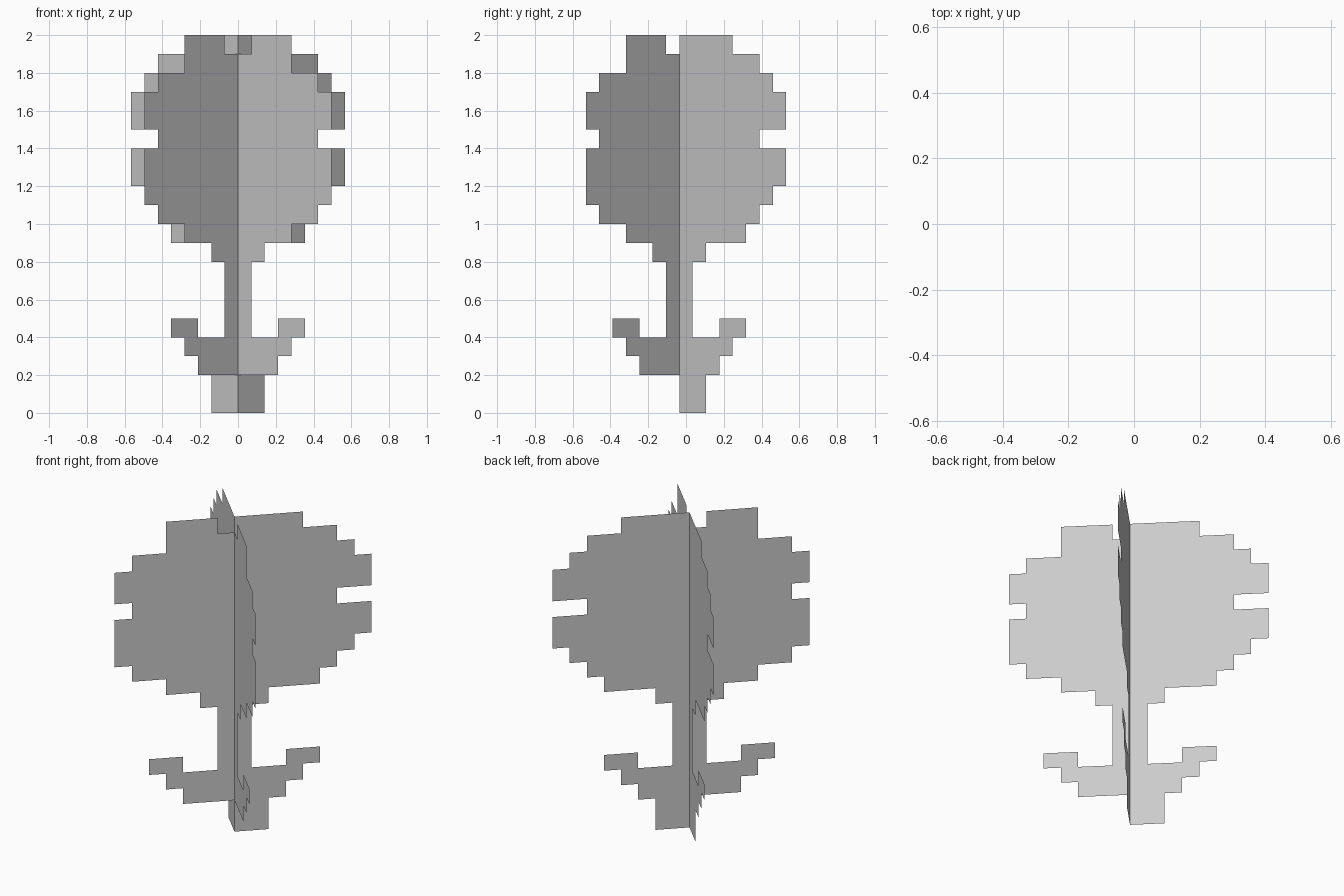
import bpy, bmesh, math

if "Cube" in bpy.data.objects:
    bpy.data.objects.remove(bpy.data.objects["Cube"])

PX = 0.1                         # size of one square pixel
CENTRE_Y = -PX * math.sqrt(0.5) / 2

# Silhouette from the ground up: (number of rows, [(left, right) spans in pixels])
ROWS = [
    (2, [(0, 2)]),                        # stem base
    (1, [(-3, 3)]),                       # low leaves
    (1, [(-4, 4)]),
    (1, [(-5, -3), (-1, 1), (3, 5)]),     # leaf tips and stem
    (3, [(-1, 1)]),                       # stem
    (1, [(-2, 2)]),                       # flower head
    (1, [(-4, 5)]),
    (1, [(-6, 6)]),
    (1, [(-7, 7)]),
    (2, [(-7, 8)]),
    (1, [(-6, 6)]),
    (2, [(-7, 8)]),
    (1, [(-6, 7)]),
    (1, [(-4, 6)]),
    (1, [(-4, -1), (0, 4)]),
]


def make_sheet(name, angle):
    """Flat pixel cut-out standing upright, turned about the stem axis."""
    bm = bmesh.new()
    row = 0
    for count, spans in ROWS:
        for z in range(row, row + count):
            for left, right in spans:
                for u in range(left, right):
                    corners = ((u, z), (u + 1, z), (u + 1, z + 1), (u, z + 1))
                    bm.faces.new([bm.verts.new((a * PX, 0, b * PX)) for a, b in corners])
        row += count
    bmesh.ops.remove_doubles(bm, verts=bm.verts, dist=1e-4)
    mesh = bpy.data.meshes.new(name)
    bm.to_mesh(mesh)
    bm.free()
    obj = bpy.data.objects.new(name, mesh)
    obj.location = (0, CENTRE_Y, 0)
    obj.rotation_euler = (0, 0, math.radians(angle))
    bpy.context.collection.objects.link(obj)


# Two identical sheets crossed at right angles
make_sheet("flower_sheet_a", 45)
make_sheet("flower_sheet_b", 135)
